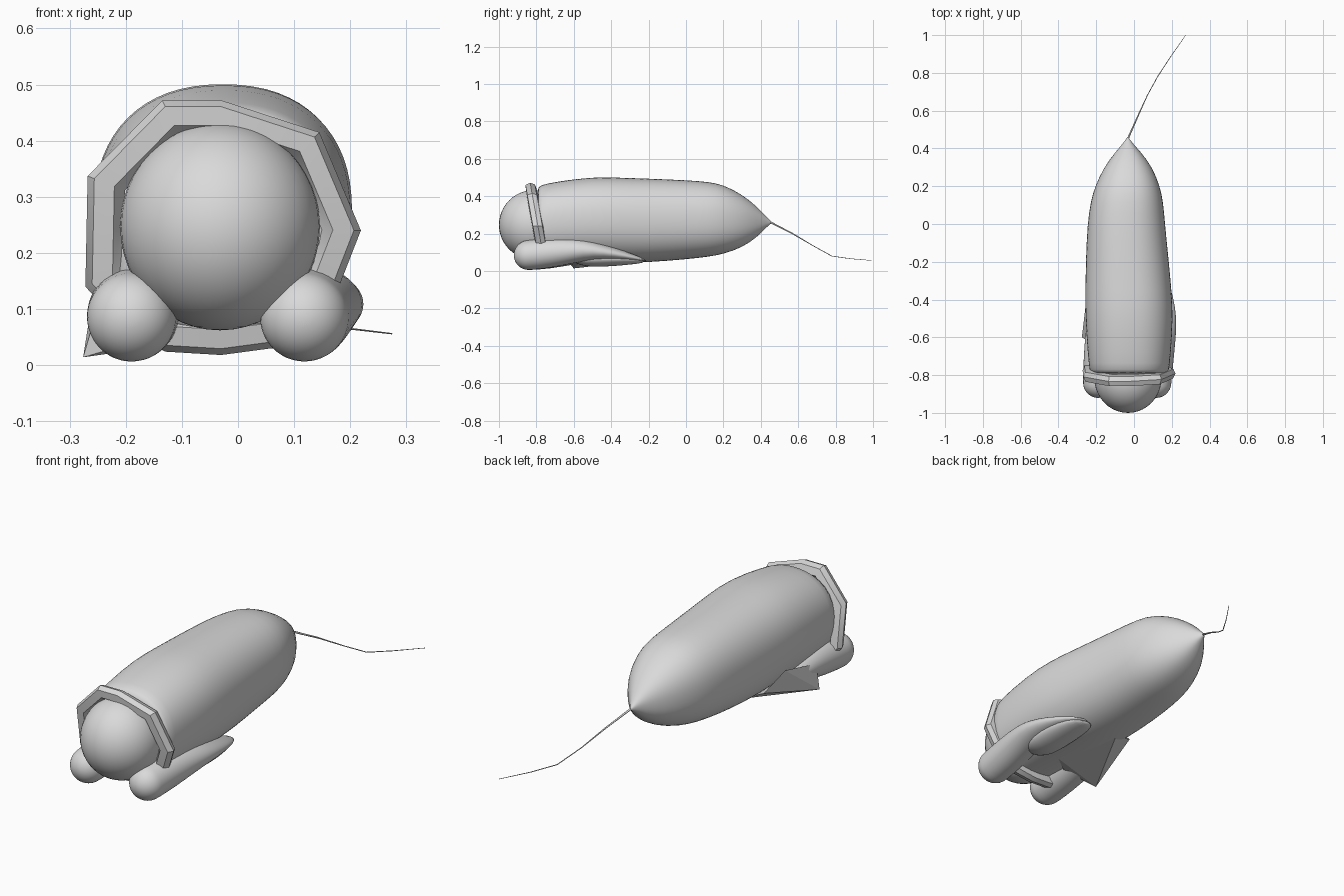
import bpy, math
from mathutils import Vector

if "Cube" in bpy.data.objects:
    bpy.data.objects.remove(bpy.data.objects["Cube"])

grey = bpy.data.materials.new("plain grey")
grey.diffuse_color = (0.7, 0.7, 0.7, 1)
grey.use_nodes = True
grey.node_tree.nodes["Principled BSDF"].inputs["Base Color"].default_value = grey.diffuse_color


def make(name, verts, faces, smooth=True, subsurf=0):
    me = bpy.data.meshes.new(name)
    me.from_pydata(verts, [], faces)
    me.materials.append(grey)
    me.update()
    ob = bpy.data.objects.new(name, me)
    bpy.context.collection.objects.link(ob)
    for p in me.polygons:
        p.use_smooth = smooth
    if subsurf:
        m = ob.modifiers.new("smooth", 'SUBSURF')
        m.levels = m.render_levels = subsurf
    return ob


def spow(v, e):
    return math.copysign(abs(v) ** e, v)


def loft(name, rows, sides=24, e=1.0):
    """Skin oval rings along y; rows are (y, x_min, x_max, z_min, z_max)."""
    verts, faces = [], []
    for y, x0, x1, z0, z1 in rows:
        for i in range(sides):
            a = 2 * math.pi * i / sides
            verts.append(((x0 + x1) / 2 + (x1 - x0) / 2 * spow(math.cos(a), e), y,
                          (z0 + z1) / 2 + (z1 - z0) / 2 * spow(math.sin(a), e)))
    for r in range(len(rows) - 1):
        for i in range(sides):
            j = (i + 1) % sides
            b = r * sides
            faces.append((b + i, b + sides + i, b + sides + j, b + j))
    faces.append(tuple(range(sides)))
    faces.append(tuple(reversed(range((len(rows) - 1) * sides, len(rows) * sides))))
    return make(name, verts, faces, True, 1)


# long wrapped body, tapering to a point at the back
loft("body", [
    (-0.80, -0.23, 0.18, 0.06, 0.445),
    (-0.78, -0.235, 0.185, 0.055, 0.46),
    (-0.70, -0.245, 0.195, 0.055, 0.478),
    (-0.50, -0.258, 0.208, 0.05, 0.505),
    (-0.35, -0.258, 0.2, 0.045, 0.5),
    (-0.20, -0.256, 0.185, 0.045, 0.495),
    (0.00, -0.248, 0.165, 0.062, 0.487),
    (0.12, -0.23, 0.155, 0.075, 0.478),
    (0.20, -0.207, 0.138, 0.09, 0.462),
    (0.30, -0.16, 0.098, 0.125, 0.41),
    (0.38, -0.10, 0.038, 0.18, 0.345),
    (0.43, -0.055, -0.01, 0.235, 0.29),
    (0.46, -0.036, -0.03, 0.257, 0.263)], 32, 0.88)

# round head
bpy.ops.mesh.primitive_uv_sphere_add(segments=40, ring_count=24, radius=1,
                                     location=(-0.032, -0.815, 0.247))
head = bpy.context.object
head.name = "head"
head.scale = (0.178, 0.185, 0.185)
head.data.materials.append(grey)
bpy.ops.object.shade_smooth()

# faceted, tilted collar round the face
outline = [(-0.268, 0.337), (-0.135, 0.472), (-0.03, 0.472), (0.145, 0.415),
           (0.219, 0.24), (0.18, 0.14), (0.14, 0.06), (0.06, 0.03), (-0.03, 0.018),
           (-0.13, 0.024), (-0.2, 0.06), (-0.272, 0.14)]
profile = [(1.0, 0.0), (0.95, -0.027), (0.80, -0.03), (0.72, 0.0), (0.82, 0.03), (0.96, 0.024)]
verts, faces = [], []
for x, z in outline:
    for s, dy in profile:
        px, pz = -0.03 + (x + 0.03) * s, 0.245 + (z - 0.245) * s
        verts.append((px, -0.833 + (0.47 - pz) * 0.18 + dy, pz))
n, k = len(outline), len(profile)
for i in range(n):
    for j in range(k):
        a, b, j2 = i * k, (i + 1) % n * k, (j + 1) % k
        faces.append((a + j, a + j2, b + j2, b + j))
collar = make("collar", verts, faces)
bpy.context.view_layer.objects.active = collar
bpy.ops.object.select_all(action='DESELECT')
collar.select_set(True)
bpy.ops.object.shade_smooth_by_angle(angle=math.radians(40))


def arm(name, cx, back):
    """Rounded front end followed by the given rear rings."""
    rows = []
    for i in range(7):
        t = math.radians(6 + 14 * i)
        r = 0.081 * math.sin(t)
        rows.append((-0.84 - 0.081 * math.cos(t), cx - r, cx + r, 0.085 - r, 0.085 + r))
    loft(name, rows + back, 24)


# arms stretched forward under the body
arm("right_arm", 0.118, [
    (-0.72, 0.045, 0.21, 0.016, 0.18),
    (-0.60, 0.06, 0.222, 0.042, 0.177),
    (-0.50, 0.07, 0.228, 0.06, 0.158),
    (-0.38, 0.07, 0.208, 0.06, 0.125),
    (-0.28, 0.07, 0.175, 0.055, 0.09),
    (-0.21, 0.09, 0.13, 0.05, 0.06)])
arm("left_arm", -0.19, [
    (-0.72, -0.268, -0.10, 0.012, 0.18),
    (-0.60, -0.26, -0.10, 0.035, 0.172),
    (-0.45, -0.245, -0.10, 0.06, 0.14),
    (-0.36, -0.2, -0.12, 0.07, 0.11)])

# lower lip of the loose cuff behind the right arm
loft("right_cuff", [
    (-0.61, 0.06, 0.14, 0.05, 0.065),
    (-0.56, 0.03, 0.17, 0.03, 0.10),
    (-0.50, 0.02, 0.185, 0.02, 0.115),
    (-0.38, 0.02, 0.185, 0.026, 0.11),
    (-0.28, 0.03, 0.165, 0.036, 0.09),
    (-0.22, 0.06, 0.13, 0.045, 0.06)], 20)

# pointed cloth corner on the left, with its hem running under the body
make("left_cloth_corner", [
    (-0.276, -0.60, 0.014), (-0.25, -0.38, 0.18), (-0.245, -0.62, 0.12),
    (-0.12, -0.64, 0.06), (-0.02, -0.56, 0.05), (-0.10, -0.25, 0.055),
    (-0.21, -0.28, 0.10)],
    [(0, 2, 1), (0, 3, 2), (0, 4, 3), (0, 5, 4), (0, 6, 5), (0, 1, 6),
     (1, 2, 3, 4, 5, 6)], False)

# thin trailing thread
curve = bpy.data.curves.new("thread", 'CURVE')
curve.dimensions = '3D'
curve.bevel_depth = 0.003
curve.bevel_resolution = 1
curve.use_fill_caps = True
path = [(-0.033, 0.45, 0.262, 1.6), (0.02, 0.57, 0.2, 1.2), (0.07, 0.68, 0.135, 0.7),
        (0.125, 0.78, 0.08, 0.7), (0.19, 0.88, 0.066, 0.6), (0.274, 1.0, 0.056, 0.4)]
sp = curve.splines.new('POLY')
sp.points.add(len(path) - 1)
for p, (x, y, z, r) in zip(sp.points, path):
    p.co = (x, y, z, 1)
    p.radius = r
curve.materials.append(grey)
bpy.context.collection.objects.link(bpy.data.objects.new("thread", curve))
